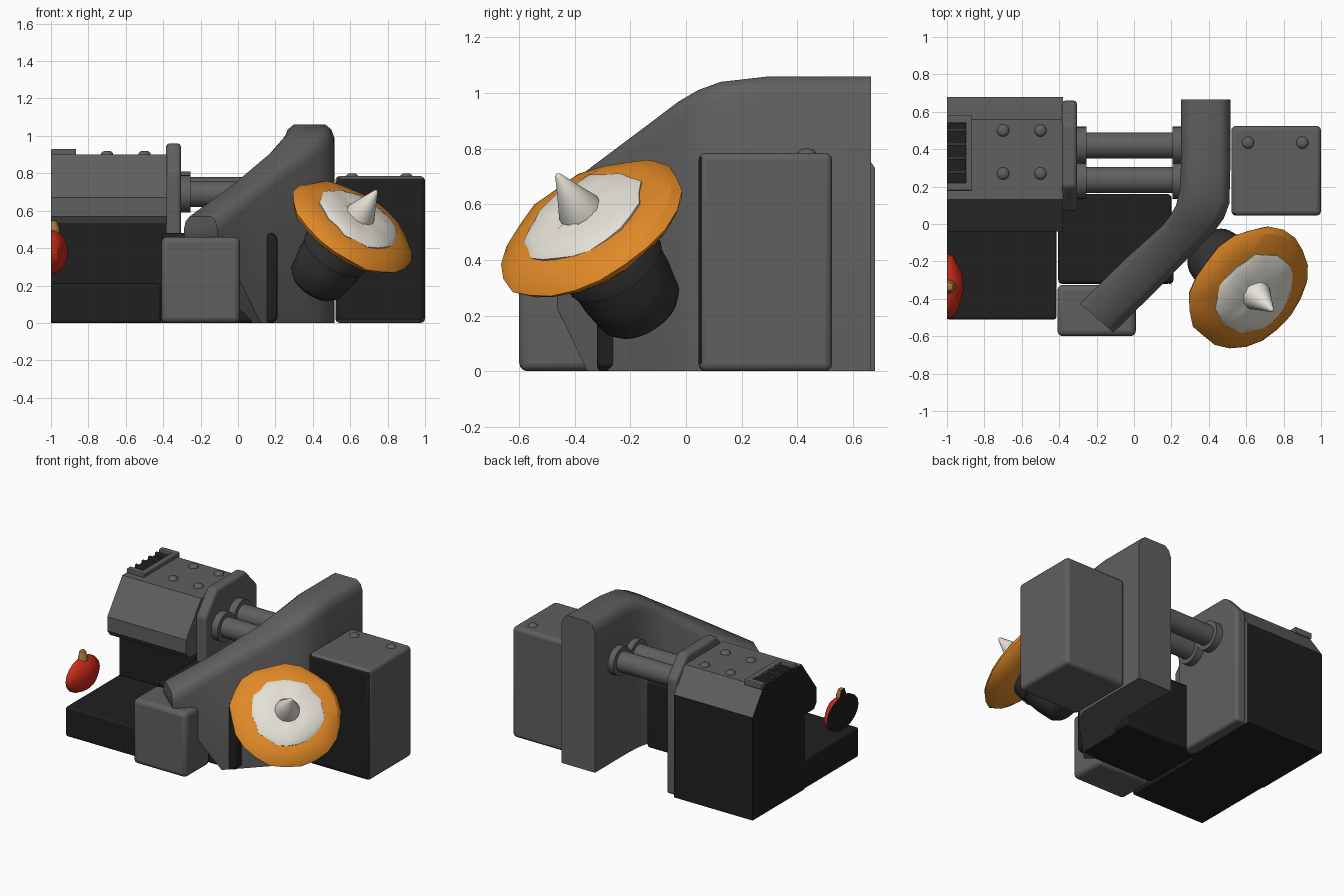
import bpy, bmesh, math, random
from mathutils import Vector, Matrix

random.seed(4)
if "Cube" in bpy.data.objects:
    bpy.data.objects.remove(bpy.data.objects["Cube"])


def material(name, r, g, b):
    m = bpy.data.materials.new(name)
    m.use_nodes = True
    m.diffuse_color = (r, g, b, 1)
    bsdf = m.node_tree.nodes["Principled BSDF"]
    bsdf.inputs["Base Color"].default_value = (r, g, b, 1)
    bsdf.inputs["Roughness"].default_value = 0.7
    return m


GREY = material("mid grey", .115, .115, .115)
DARK = material("near black", .014, .014, .014)
CHARCOAL = material("charcoal", .035, .035, .035)
ORANGE = material("orange", .75, .25, .02)
CREAM = material("cream", .78, .76, .68)
RED = material("red", .6, .025, .01)
TAN = material("tan", .4, .2, .05)


def finish(name, bm, mats, rule=None, bevel=0, smooth=35):
    """Turn a bmesh into an object, colouring faces by a rule."""
    bmesh.ops.recalc_face_normals(bm, faces=bm.faces)
    if rule:
        for f in bm.faces:
            f.material_index = rule(f)
    me = bpy.data.meshes.new(name)
    bm.to_mesh(me)
    bm.free()
    for m in mats:
        me.materials.append(m)
    ob = bpy.data.objects.new(name, me)
    bpy.context.collection.objects.link(ob)
    if bevel:
        mod = ob.modifiers.new("rounded edges", "BEVEL")
        mod.width, mod.segments = bevel, 3
    if smooth:
        bpy.ops.object.select_all(action="DESELECT")
        bpy.context.view_layer.objects.active = ob
        ob.select_set(True)
        bpy.ops.object.shade_smooth_by_angle(angle=math.radians(smooth))
    return ob


def box(name, x, y, z, mats, bevel=0, rule=None):
    bm = bmesh.new()
    bmesh.ops.create_cube(bm, size=1)
    for v in bm.verts:
        v.co = [(a + b) / 2 + c * (b - a) for (a, b), c in zip((x, y, z), v.co)]
    return finish(name, bm, mats, rule, bevel)


def loft(rings):
    """Skin closed rings of points and cap both ends."""
    bm = bmesh.new()
    vs = [[bm.verts.new(p) for p in ring] for ring in rings]
    n = len(vs[0])
    for a, b in zip(vs, vs[1:]):
        for i in range(n):
            j = (i + 1) % n
            bm.faces.new((a[i], a[j], b[j], b[i]))
    bm.faces.new(vs[0])
    bm.faces.new(vs[-1])
    return bm


def lathe(profile, place, sides=32, wobble=0):
    """Turn (radius, height) pairs round an axis, with an uneven rim if asked."""
    lumps = [1 + random.uniform(-wobble, wobble) for _ in range(sides)]
    rings = []
    for r, h in profile:
        ring = []
        for i in range(sides):
            a = math.tau * i / sides
            q = r * lumps[i]
            ring.append(place @ Vector((q * math.cos(a), q * math.sin(a),
                                        h + random.uniform(-wobble, wobble) * .12)))
        rings.append(ring)
    return loft(rings)


# Engine housing with sloped shoulders and a recessed dark lower part
outline = [(.68, 0), (.68, .73), (.56, .9), (.13, .9), (-.04, .67),
           (-.04, .57), (-.01, .53), (.1, .53), (.1, 0)]
bm = loft([[(x, y, z) for y, z in outline] for x in (-1, -.38)])
finish("engine_housing", bm, [GREY, DARK], smooth=0, rule=lambda f: int(
    f.calc_center_median().z < .5 or f.normal.x < -.5 or f.normal.z < -.9))

# Collar plate with chamfered corners
collar = [(.07, 0), (.66, 0), (.66, .82), (.53, .96), (.2, .96), (.07, .8)]
bm = loft([[(x, y, z) for y, z in collar] for x in (-.385, -.305)])
finish("collar_plate", bm, [GREY], bevel=.02)

# Vent on the housing
box("vent_floor", (-1, -.89), (.2, .56), (.89, .905), [DARK])
box("vent_end", (-.9, -.865), (.18, .58), (.89, .93), [GREY], .005)
for side, y in (("front", .18), ("back", .54)):
    box("vent_rail_" + side, (-1, -.88), (y, y + .04), (.89, .93), [GREY], .005)
for i in range(4):
    y = .27 + .075 * i
    box("vent_slat", (-1, -.89), (y, y + .018), (.89, .922), [CHARCOAL])

# Base parts
box("low_slab", (-1, -.415), (-.51, .1), (0, .21), [DARK], .012)
box("middle_block", (-.405, .2), (-.32, .16), (0, .48), [DARK], .02)
box("front_block", (-.41, .01), (-.6, -.325), (0, .46), [GREY], .03)
box("side_block", (.52, 1), (.045, .525), (0, .785), [GREY, DARK], .025,
    rule=lambda f: int(f.normal.y < -.5))

# Bolts
dome = [(.034, -.01), (.032, .008), (.022, .017), (.008, .02)]
for x, y, z in [(-.7, .5, .9), (-.5, .5, .9), (-.7, .27, .9), (-.5, .27, .9),
                (.61, .435, .78), (.9, .435, .78)]:
    finish("bolt", lathe(dome, Matrix.Translation((x, y, z)), 16), [GREY], smooth=60)

# Twin pistons with end flanges
for y, z in ((.42, .71), (.235, .69)):
    place = Matrix.Translation((-.31, y, z)) @ Matrix.Rotation(math.pi / 2, 4, "Y")
    rod = [(.1, 0), (.1, .055), (.07, .056), (.07, .515), (.1, .516), (.1, .58)]
    finish("piston", lathe(rod, place), [GREY])

# Bent wall: inner point, outer point, top and bottom at each station
stations = [((.25, .665), (.515, .665), 1.06, 0), ((.25, .3), (.515, .3), 1.06, 0),
            ((.245, .19), (.51, .11), 1.04, 0), ((.225, .1), (.48, .03), 1.01, 0),
            ((.19, .04), (.43, -.04), .97, 0), ((.15, -.01), (.36, -.11), .92, 0),
            ((-.05, -.19), (.12, -.355), .745, 0), ((-.29, -.425), (-.11, -.58), .57, .47)]
rings = []
for a, b, top, low in stations:
    a, b = Vector((*a, 0)), Vector((*b, 0))
    edge = [(0, .07), (.06, .025), (.18, 0)]
    edge += [(1 - t, d) for t, d in reversed(edge)]
    up = Vector((0, 0, 1))
    ring = [a.lerp(b, t) + up * (top - d) for t, d in edge]
    rings.append([a + up * low] + ring + [b + up * low])
finish("bent_wall", loft(rings), [GREY], smooth=40)
box("wall_slot_bar", (.17, .21), (-.32, -.24), (.01, .47), [DARK], .018)

# Tilted lamp: charcoal barrel, ragged orange disc, cream centre and spike
tilt = Vector((.49, -.46, .74)).to_track_quat("Z", "Y").to_matrix().to_4x4()
lamp = Matrix.Translation((.61, -.34, .51)) @ tilt
barrel = [(.08, -.43), (.13, -.415), (.158, -.38), (.175, -.27), (.178, -.19),
          (.188, -.185), (.188, -.08), (.15, 0)]
finish("lamp_barrel", lathe(barrel, lamp), [CHARCOAL])
disc = [(.18, -.09), (.27, -.065), (.345, -.02), (.362, .005), (.335, .03),
        (.26, .06), (.1, .07)]
finish("orange_disc", lathe(disc, lamp, 22, .035), [ORANGE], smooth=25)
centre = [(.23, .04), (.235, .066), (.21, .08), (.12, .09), (.04, .092)]
finish("cream_centre", lathe(centre, lamp, 22, .06), [CREAM], smooth=40)
spike = [(.08, .08), (.08, .1), (.045, .18), (.012, .26), (.004, .268)]
finish("cream_spike", lathe(spike, lamp, 24), [CREAM], smooth=50)

# Half red bulb with a tan stem, cut flat on its outer side
place = Matrix.Translation((-1, -.335, .38)) @ Matrix.Diagonal((.09, .175, .12, 1))
bulb = [(math.cos(a), math.sin(a)) for a in [math.radians(d) for d in range(-80, 81, 20)]]
stem = [(.04, .09), (.035, .13), (.022, .165), (.01, .17)]
for name, shape, where, sides, wob, mat in (
        ("red_bulb", bulb, place, 16, .07, RED),
        ("tan_stem", stem, Matrix.Translation((-.99, -.335, .38)), 12, 0, TAN)):
    bm = lathe(shape, where, sides, wob)
    cut = bmesh.ops.bisect_plane(bm, geom=bm.verts[:] + bm.edges[:] + bm.faces[:],
                                 plane_co=(-1, 0, 0), plane_no=(-1, 0, 0), clear_outer=True)
    rim = [e for e in cut["geom_cut"] if isinstance(e, bmesh.types.BMEdge)]
    bmesh.ops.holes_fill(bm, edges=rim)
    finish(name, bm, [mat, DARK], smooth=30, rule=lambda f: int(f.normal.x < -.95))
